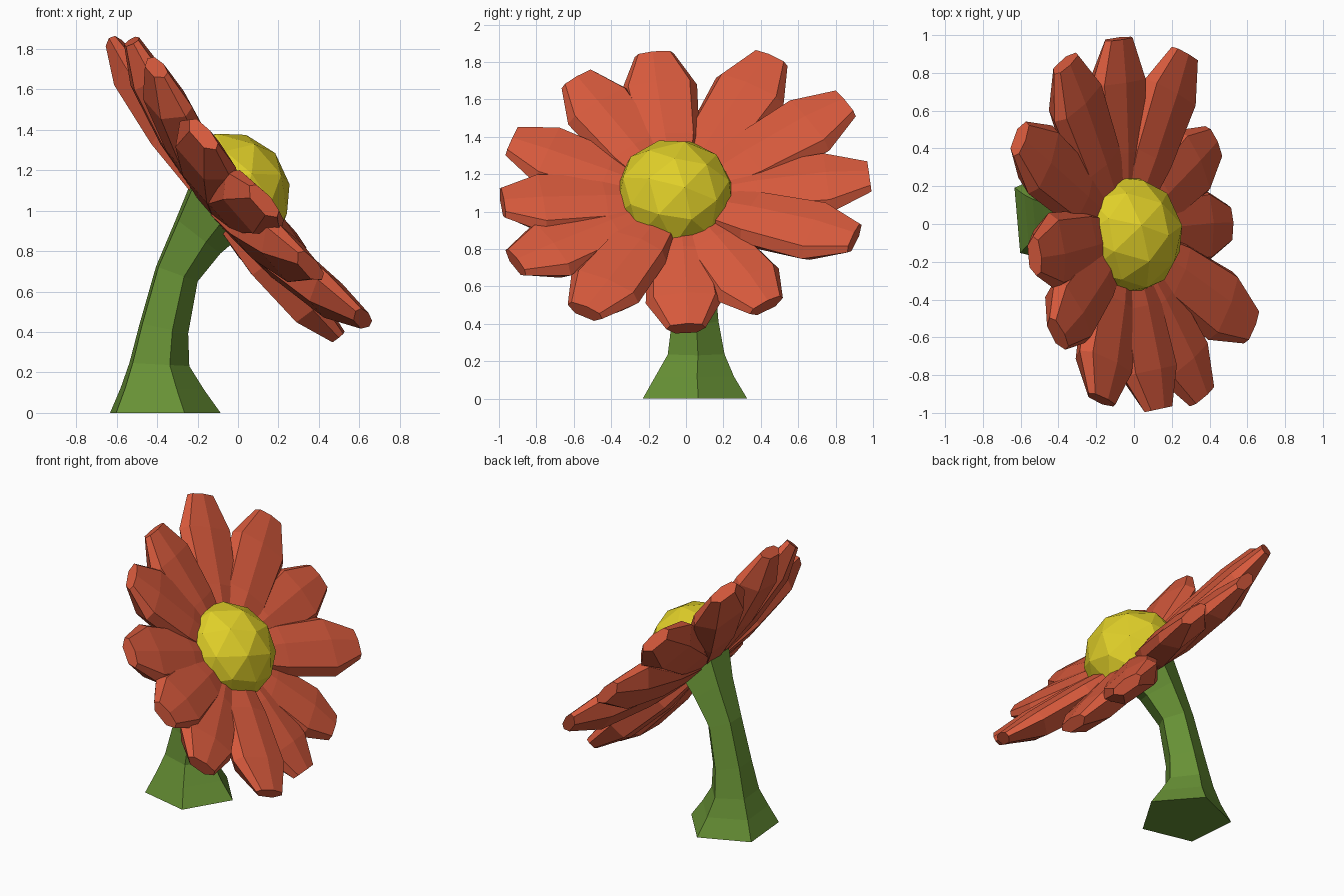
import bpy, bmesh, math
from mathutils import Vector, Matrix

if "Cube" in bpy.data.objects:
    bpy.data.objects.remove(bpy.data.objects["Cube"])


def material(name, rgb):
    m = bpy.data.materials.new(name)
    m.diffuse_color = (*rgb, 1)
    m.use_nodes = True
    m.node_tree.nodes["Principled BSDF"].inputs["Base Color"].default_value = m.diffuse_color
    return m


RED = material("petal red", (0.67, 0.10, 0.045))
YELLOW = material("centre yellow", (0.75, 0.63, 0.022))
GREEN = material("stem green", (0.135, 0.28, 0.035))


def finish(bm, name, mat):
    bmesh.ops.recalc_face_normals(bm, faces=bm.faces)
    me = bpy.data.meshes.new(name)
    bm.to_mesh(me)
    bm.free()
    me.materials.append(mat)
    ob = bpy.data.objects.new(name, me)
    bpy.context.collection.objects.link(ob)
    return ob


def loft(rings, name, mat):
    """Skin a list of equal-sized point rings and cap both ends."""
    bm = bmesh.new()
    vs = [[bm.verts.new(p) for p in ring] for ring in rings]
    n = len(vs[0])
    for a, b in zip(vs, vs[1:]):
        for i in range(n):
            j = (i + 1) % n
            bm.faces.new((a[i], a[j], b[j], b[i]))
    bm.faces.new(vs[0])
    bm.faces.new(vs[-1])
    return finish(bm, name, mat)


NORMAL = Vector((0.75, 0, 0.66)).normalized()   # the way the flower faces
HUB = Vector((-0.06, -0.05, 1.06))

# Petals: one blunt, ridged shape aimed at twelve uneven tips
TIPS = [(-0.52, -0.17, 1.84), (-0.60, 0.45, 1.82), (-0.36, 0.85, 1.58),
        (-0.08, 0.98, 1.19), (0.27, 0.90, 0.86), (0.42, 0.43, 0.50),
        (0.50, 0.00, 0.38), (0.62, -0.54, 0.47), (0.36, -0.91, 0.73),
        (0.13, -0.98, 1.05), (-0.17, -0.93, 1.38), (-0.40, -0.58, 1.71)]
# distance along petal, half width, height above, depth below
PROFILE = [(0.10, 0.10, 0.05, 0.12), (0.42, 0.175, 0.065, 0.14),
           (0.78, 0.205, 0.06, 0.12), (1.0, 0.105, 0.035, 0.045)]

for k, tip in enumerate(TIPS):
    d = Vector(tip) - HUB
    side = NORMAL.cross(d).normalized()
    up = d.cross(side).normalized()
    rings = []
    for s, w, t, b in PROFILE:
        section = [(-1, -0.15 * b), (-0.8, 0.65 * t), (0.08, t), (0.82, 0.65 * t),
                   (1, -0.15 * b), (0.55, -b), (-0.55, -b)]
        rings.append([HUB + d * s + side * (x * w) + up * h for x, h in section])
    loft(rings, f"petal_{k + 1}", RED)

# Flower centre: faceted dome, cut off behind the petals
bm = bmesh.new()
bmesh.ops.create_icosphere(bm, subdivisions=2, radius=0.325)
bmesh.ops.bisect_plane(bm, geom=bm.verts[:] + bm.edges[:] + bm.faces[:],
                       plane_co=(0, 0, 0.02), plane_no=(0, 0, 1), clear_inner=True)
bmesh.ops.holes_fill(bm, edges=[e for e in bm.edges if e.is_boundary])
turn = NORMAL.to_track_quat('Z', 'Y').to_matrix().to_4x4()
bm.transform(Matrix.Translation((-0.06, -0.06, 1.07)) @ turn)
finish(bm, "flower_centre", YELLOW)

# Stem: five-sided, flared at the foot, bending into the flower
STEM = [(-0.38, 0.04, 0.0, 0.295, 0), (-0.39, 0.04, 0.12, 0.222, 1),
        (-0.4, 0.05, 0.24, 0.16, 3), (-0.375, 0.045, 0.42, 0.132, 12),
        (-0.31, 0.035, 0.69, 0.118, 20), (-0.205, 0.01, 0.88, 0.15, 38),
        (-0.13, -0.02, 1.0, 0.19, 47)]
rings = []
for x, y, z, r, tilt in STEM:
    rot = Matrix.Rotation(math.radians(tilt), 3, 'Y')
    rings.append([Vector((x, y, z)) + rot @ Vector((r * math.cos(a), r * math.sin(a), 0))
                  for a in (math.radians(5 + 72 * i) for i in range(5))])
loft(rings, "stem", GREEN)
